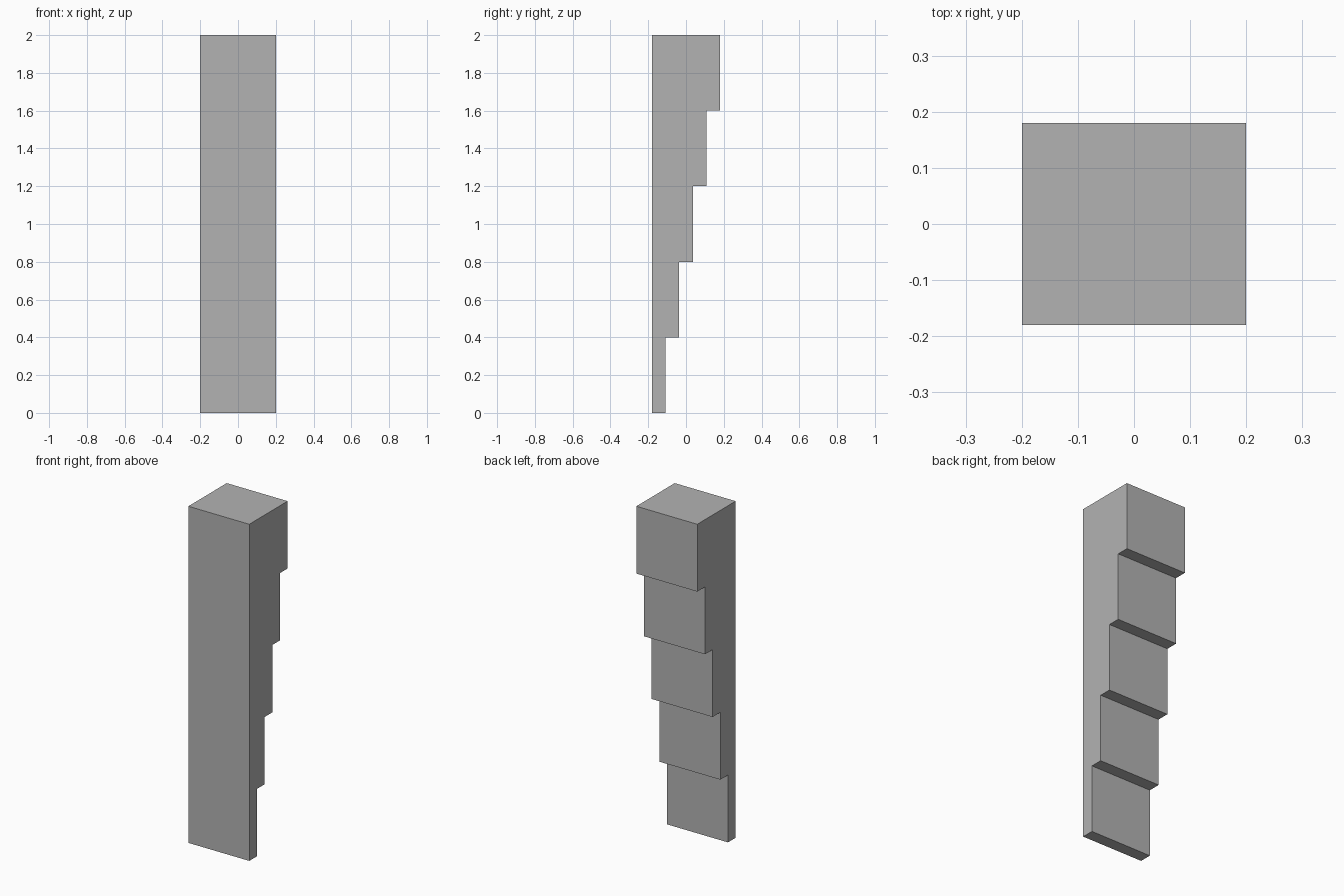
import bpy
import bmesh

WIDTH, DEPTH, HEIGHT, STEPS = 0.4, 0.36, 2.0, 5

cube = bpy.data.objects.get("Cube")
if cube:
    bpy.data.objects.remove(cube, do_unlink=True)

# Plain grey material
grey = bpy.data.materials.new("plain_grey")
grey.use_nodes = True
colour = (0.45, 0.45, 0.45, 1.0)
grey.diffuse_color = colour
grey.node_tree.nodes["Principled BSDF"].inputs["Base Color"].default_value = colour

# Side profile: flat front, back stepping outward toward the top
front = -DEPTH / 2
profile = [(front, HEIGHT), (front, 0)]
for i in range(STEPS):
    y = front + DEPTH * (i + 1) / STEPS
    profile += [(y, HEIGHT * i / STEPS), (y, HEIGHT * (i + 1) / STEPS)]

# Extrude the profile across the width
bm = bmesh.new()
side = bm.faces.new([bm.verts.new((-WIDTH / 2, y, z)) for y, z in profile])
extruded = bmesh.ops.extrude_face_region(bm, geom=[side], use_keep_orig=True)
verts = [v for v in extruded["geom"] if isinstance(v, bmesh.types.BMVert)]
bmesh.ops.translate(bm, verts=verts, vec=(WIDTH, 0, 0))
bmesh.ops.recalc_face_normals(bm, faces=bm.faces)

mesh = bpy.data.meshes.new("stepped_pillar")
bm.to_mesh(mesh)
bm.free()
mesh.materials.append(grey)
pillar = bpy.data.objects.new("stepped_pillar", mesh)
bpy.context.collection.objects.link(pillar)
